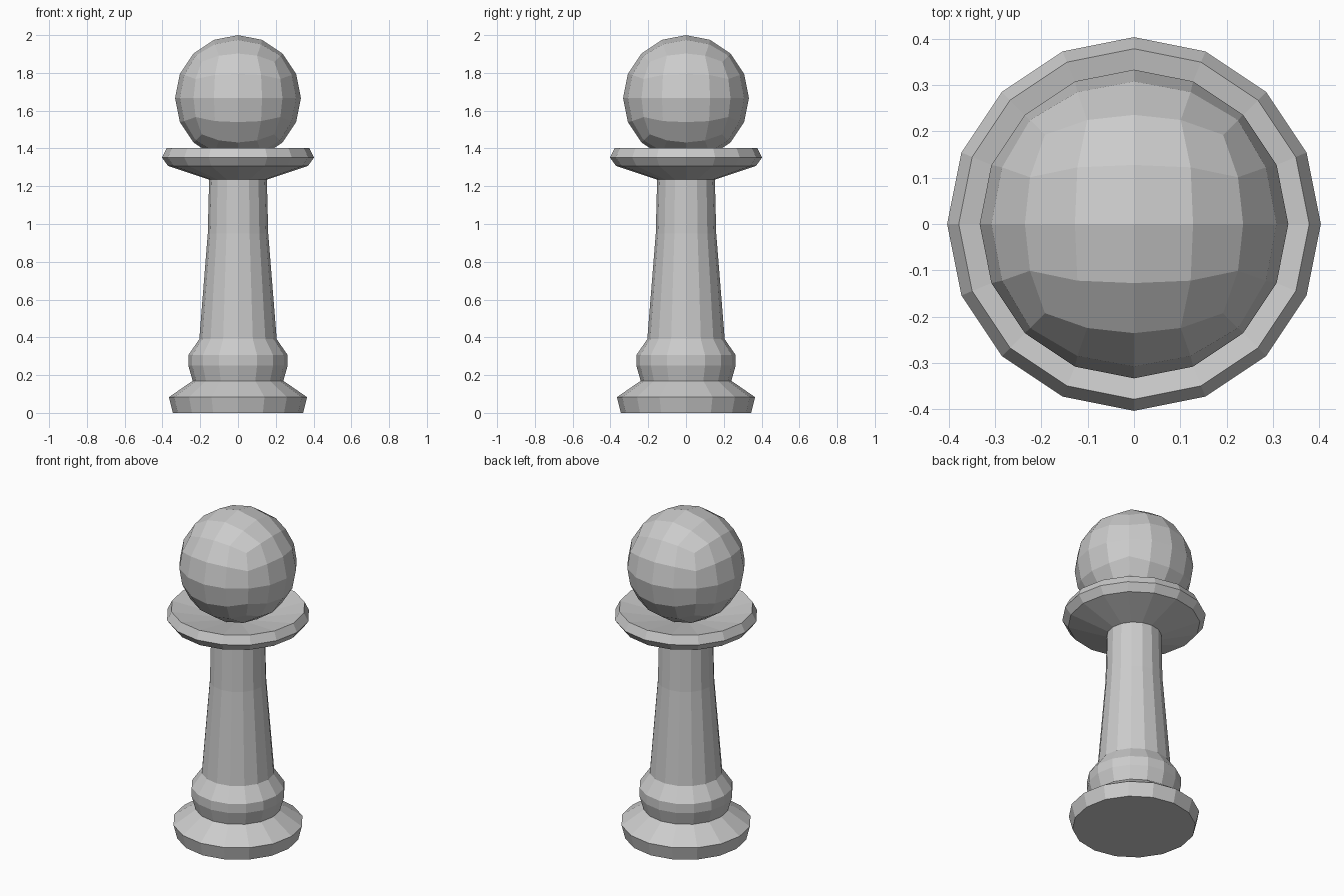
import bpy, bmesh, math

if "Cube" in bpy.data.objects:
    bpy.data.objects.remove(bpy.data.objects["Cube"])

SIDES = 16


def finish(bm, name):
    bmesh.ops.recalc_face_normals(bm, faces=bm.faces)
    mesh = bpy.data.meshes.new(name)
    bm.to_mesh(mesh)
    bm.free()
    obj = bpy.data.objects.new(name, mesh)
    bpy.context.collection.objects.link(obj)
    return obj


def lathe(name, profile):
    """Turn (radius, height) points around z and cap both ends."""
    bm = bmesh.new()
    rings = []
    for r, z in profile:
        rings.append([bm.verts.new((r * math.cos(i * math.tau / SIDES),
                                    r * math.sin(i * math.tau / SIDES), z))
                      for i in range(SIDES)])
    for low, high in zip(rings, rings[1:]):
        for i in range(SIDES):
            j = (i + 1) % SIDES
            bm.faces.new((low[i], low[j], high[j], high[i]))
    bm.faces.new(rings[0][::-1])
    bm.faces.new(rings[-1])
    return finish(bm, name)


def quad_ball(name, radius, z):
    """Sphere made of quads by rounding a twice-subdivided cube."""
    bm = bmesh.new()
    bmesh.ops.create_cube(bm, size=2)
    for _ in range(2):
        bmesh.ops.subdivide_edges(bm, edges=bm.edges[:], cuts=1, use_grid_fill=True)
        for v in bm.verts:
            v.co = v.co.normalized() * radius
    bmesh.ops.translate(bm, verts=bm.verts, vec=(0, 0, z))
    return finish(bm, name)


# Turned body: foot, bulge, tapered column and dished collar
lathe("body", [
    (0.345, 0.0), (0.366, 0.083), (0.24, 0.17),      # foot
    (0.263, 0.25), (0.263, 0.306), (0.205, 0.39),    # bulge
    (0.16, 0.95), (0.153, 1.235),                    # column
    (0.37, 1.307), (0.403, 1.352), (0.378, 1.402),   # collar
    (0.06, 1.338),                                   # dish
])

# Head
quad_ball("head_ball", 0.333, 1.667)
